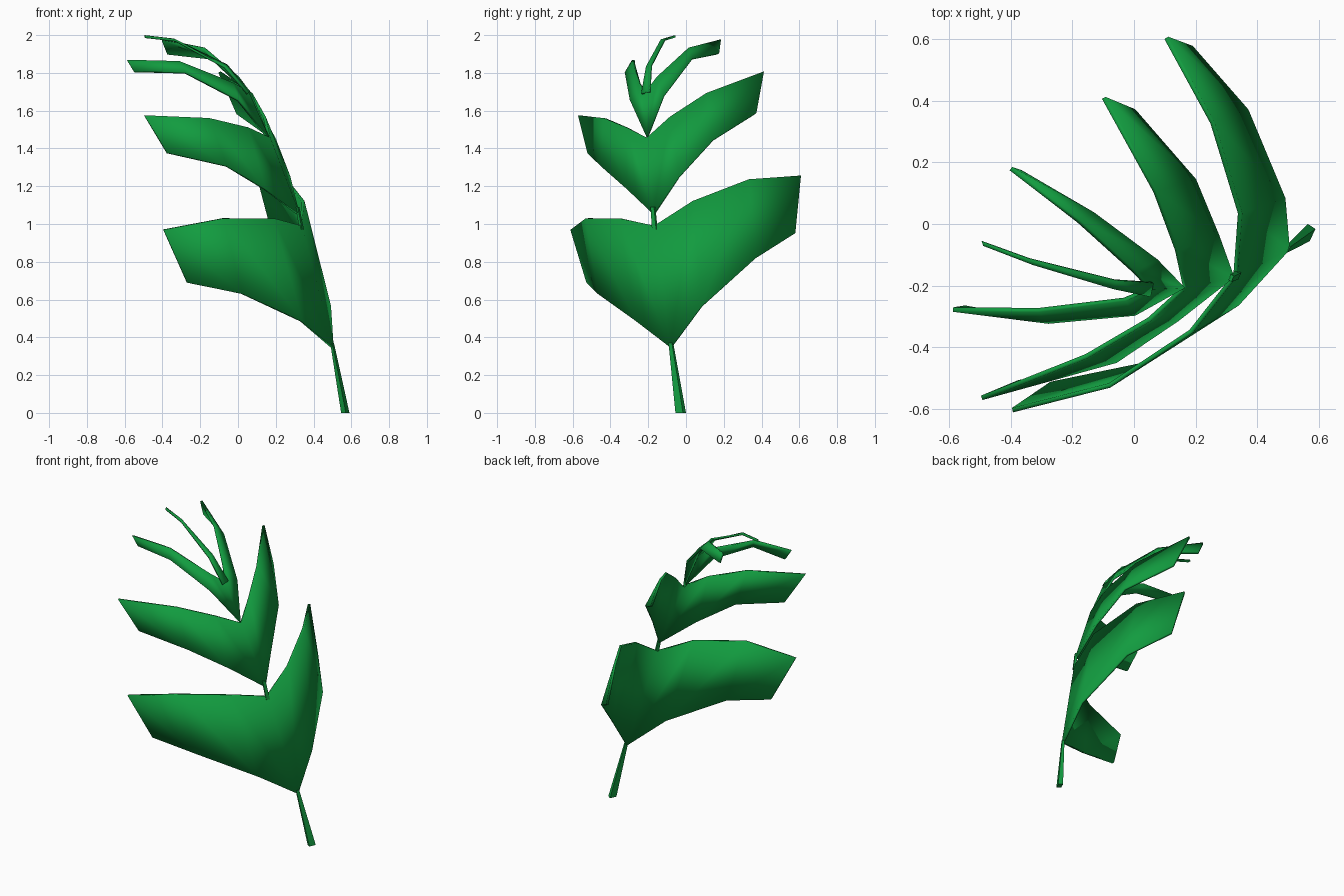
import bpy, bmesh, math

green = bpy.data.materials.new("leaf_green")
green.diffuse_color = (0.006, 0.33, 0.05, 1)


def finish(name, bm, thickness=0):
    bmesh.ops.recalc_face_normals(bm, faces=bm.faces[:])
    me = bpy.data.meshes.new(name)
    bm.to_mesh(me)
    bm.free()
    ob = bpy.data.objects.new(name, me)
    bpy.context.collection.objects.link(ob)
    me.materials.append(green)
    if thickness:
        mod = ob.modifiers.new("thickness", 'SOLIDIFY')
        mod.thickness = thickness
        mod.offset = 0
    bpy.ops.object.select_all(action='DESELECT')
    ob.select_set(True)
    bpy.context.view_layer.objects.active = ob
    bpy.ops.object.shade_smooth_by_angle(angle=math.radians(40))
    return ob


def ribbons(name, base, *sides, thickness=0.015):
    """Blades of quads, all growing from the same base edge (on the midrib).
    Each side is a (lower edge path, upper edge path) pair."""
    bm = bmesh.new()
    root = [bm.verts.new(p) for p in base]
    for lower, upper in sides:
        prev = root
        for a, b in zip(lower, upper):
            row = [bm.verts.new(a), bm.verts.new(b)]
            bm.faces.new((prev[0], row[0], row[1], prev[1]))
            prev = row
    return finish(name, bm, thickness)


def taper(name, start, end, scale0, scale1):
    """Four-sided tapered stalk, turned to follow the leaf."""
    section = ((-0.003, 0.028), (0.022, 0.012), (0.003, -0.028), (-0.022, -0.012))
    bm = bmesh.new()
    rings = [[bm.verts.new((c[0] + x * s, c[1] + y * s, c[2])) for x, y in section]
             for c, s in ((start, scale0), (end, scale1))]
    for i in range(4):
        j = (i + 1) % 4
        bm.faces.new((rings[0][i], rings[0][j], rings[1][j], rings[1][i]))
    bm.faces.new(rings[0])
    bm.faces.new(rings[1])
    return finish(name, bm)


# Stalk and the short piece of midrib between the first two pairs
taper("stalk", (0.568, -0.028, 0), (0.498, -0.08, 0.37), 1, 0.45)
taper("midrib_link", (0.337, -0.165, 0.97), (0.315, -0.175, 1.09), 0.55, 0.45)

# Lower pair of leaflets
ribbons("lower_leaflets", [(0.50, -0.08, 0.345), (0.33, -0.165, 0.99)],
        ([(0.485, 0.085, 0.565), (0.365, 0.37, 0.82), (0.185, 0.575, 0.95)],
         [(0.345, 0.035, 1.12), (0.255, 0.33, 1.235), (0.105, 0.605, 1.255)]),
        ([(0.335, -0.26, 0.485), (0.02, -0.46, 0.63), (-0.27, -0.52, 0.69)],
         [(0.185, -0.35, 1.03), (-0.08, -0.525, 1.03), (-0.395, -0.605, 0.97)]))

# Middle pair
ribbons("middle_leaflets", [(0.32, -0.17, 1.05), (0.165, -0.205, 1.455)],
        ([(0.27, -0.035, 1.25), (0.195, 0.145, 1.445), (-0.002, 0.37, 1.585)],
         [(0.14, -0.085, 1.565), (0.07, 0.105, 1.69), (-0.098, 0.41, 1.805)]),
        ([(0.14, -0.31, 1.185), (-0.06, -0.445, 1.305), (-0.375, -0.515, 1.375)],
         [(0.05, -0.31, 1.51), (-0.155, -0.43, 1.56), (-0.495, -0.565, 1.575)]))

# Upper pair
ribbons("upper_leaflets", [(0.16, -0.205, 1.455), (0.05, -0.21, 1.70)],
        ([(0.07, -0.115, 1.68), (-0.135, 0.035, 1.875), (-0.37, 0.17, 1.90)],
         [(0.0, -0.155, 1.775), (-0.18, 0.01, 1.93), (-0.40, 0.18, 1.975)]),
        ([(0.0, -0.293, 1.655), (-0.28, -0.318, 1.80), (-0.55, -0.272, 1.805)],
         [(-0.03, -0.245, 1.745), (-0.31, -0.28, 1.86), (-0.588, -0.278, 1.868)]))

# Narrow end leaflet
ribbons("tip_leaflet", [(0.05, -0.235, 1.69), (0.06, -0.19, 1.70)],
        ([(-0.07, -0.21, 1.83), (-0.33, -0.132, 1.972), (-0.49, -0.07, 1.99)],
         [(-0.06, -0.182, 1.84), (-0.34, -0.112, 1.976), (-0.495, -0.056, 1.994)]),
        thickness=0.012)
